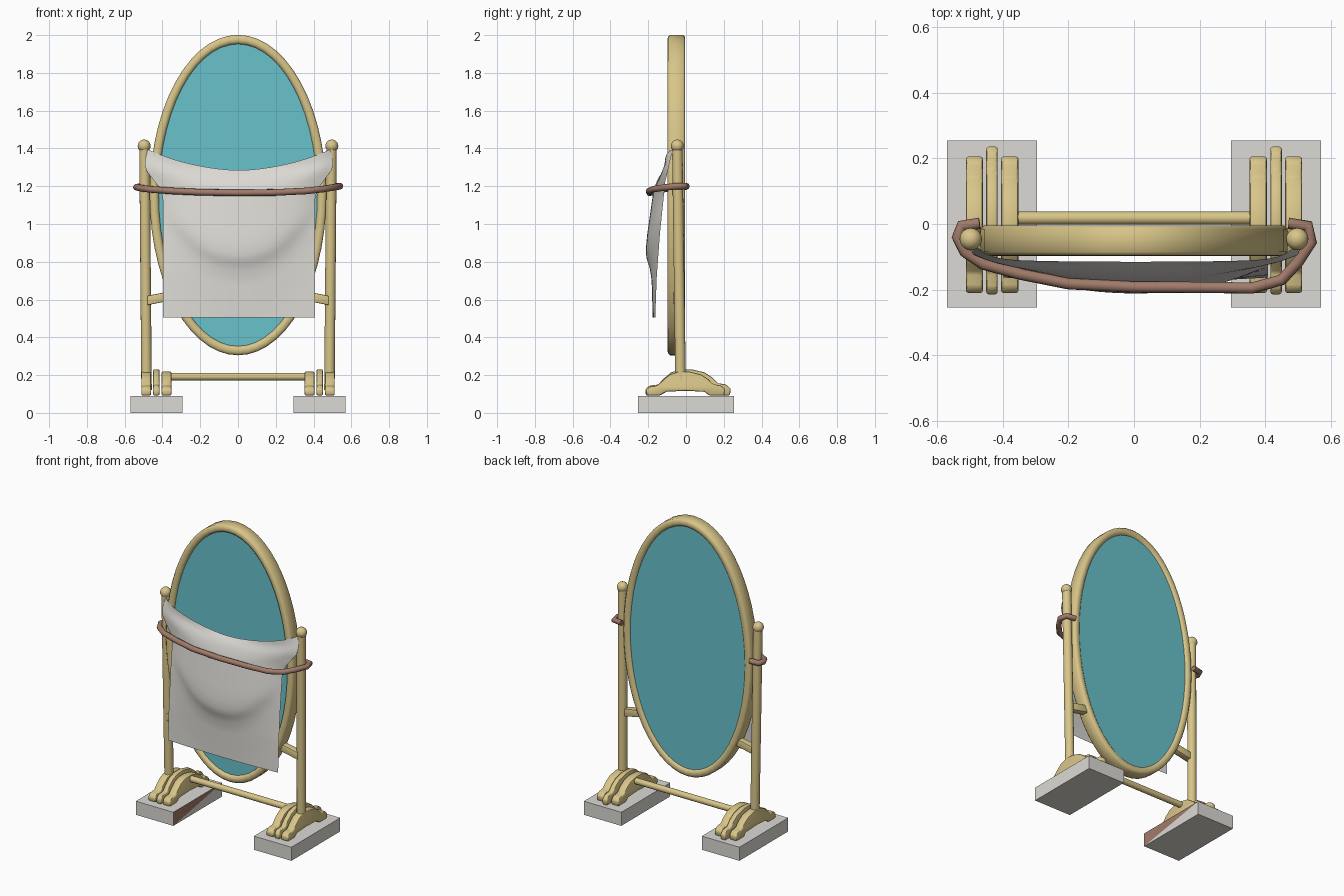
import bpy, bmesh, math
from mathutils import Vector

if "Cube" in bpy.data.objects:
    bpy.data.objects.remove(bpy.data.objects["Cube"])


def material(name, rgb):
    m = bpy.data.materials.new(name)
    m.diffuse_color = (*rgb, 1)
    m.use_nodes = True
    m.node_tree.nodes["Principled BSDF"].inputs["Base Color"].default_value = m.diffuse_color
    return m


GOLD = material("pale gold wood", (0.69, 0.56, 0.25))
TEAL = material("teal glass", (0.14, 0.54, 0.60))
WHITE = material("off white", (0.72, 0.70, 0.66))
BROWN = material("rope brown", (0.36, 0.20, 0.145))


def finish(bm, name, *mats, angle=40, bevel=0, segments=2):
    bmesh.ops.recalc_face_normals(bm, faces=bm.faces)
    me = bpy.data.meshes.new(name)
    bm.to_mesh(me)
    bm.free()
    ob = bpy.data.objects.new(name, me)
    bpy.context.collection.objects.link(ob)
    for m in mats:
        me.materials.append(m)
    bpy.ops.object.select_all(action='DESELECT')
    bpy.context.view_layer.objects.active = ob
    ob.select_set(True)
    if bevel:
        mod = ob.modifiers.new("bevel", 'BEVEL')
        mod.width, mod.segments = bevel, segments
        mod.limit_method = 'ANGLE'
        bpy.ops.object.modifier_apply(modifier="bevel")
    bpy.ops.object.shade_smooth_by_angle(angle=math.radians(angle))
    return ob


def box(x0, x1, y0, y1, z0, z1):
    bm = bmesh.new()
    bmesh.ops.create_cube(bm, size=1)
    for v in bm.verts:
        v.co = Vector(((x0 + x1) / 2 + v.co.x * (x1 - x0),
                       (y0 + y1) / 2 + v.co.y * (y1 - y0),
                       (z0 + z1) / 2 + v.co.z * (z1 - z0)))
    return bm


def rod(name, a, b, r, mat, sides=16):
    a, b = Vector(a), Vector(b)
    bm = bmesh.new()
    bmesh.ops.create_cone(bm, cap_ends=True, segments=sides, radius1=r, radius2=r, depth=(b - a).length)
    rot = (b - a).to_track_quat('Z', 'Y')
    for v in bm.verts:
        v.co = rot @ v.co + (a + b) / 2
    return finish(bm, name, mat)


def lerp(keys, t):
    if t <= keys[0][0]:
        return keys[0][1]
    for (t0, a), (t1, b) in zip(keys, keys[1:]):
        if t <= t1:
            k = (t - t0) / (t1 - t0)
            return a + (b - a) * k
    return keys[-1][1]


# Oval frame: rounded section swept round an ellipse
A, B, CZ, N = 0.468, 0.848, 1.153, 56
section = [(0, -0.085), (0.010, -0.096), (0.032, -0.098), (0.045, -0.090), (0.050, -0.075),
           (0.050, -0.022), (0.045, -0.012), (0.032, -0.004), (0.010, -0.005), (0, -0.015)]
bm = bmesh.new()
rings = []
for i in range(N):
    t = 2 * math.pi * i / N
    rings.append([bm.verts.new(((A - o) * math.cos(t), y, CZ + (B - o) * math.sin(t))) for o, y in section])
for i in range(N):
    p, q = rings[i], rings[(i + 1) % N]
    for j in range(len(section)):
        k = (j + 1) % len(section)
        bm.faces.new((p[j], p[k], q[k], q[j]))
finish(bm, "oval_frame", GOLD, angle=50)

# Glass pane, seen from both sides
bm = bmesh.new()
pane = [[bm.verts.new(((A - 0.045) * math.cos(2 * math.pi * i / N), y,
                       CZ + (B - 0.045) * math.sin(2 * math.pi * i / N))) for i in range(N)]
        for y in (-0.080, -0.018)]
for loop in pane:
    bm.faces.new(loop)
for i in range(N):
    j = (i + 1) % N
    bm.faces.new((pane[0][i], pane[0][j], pane[1][j], pane[1][i]))
finish(bm, "glass_pane", TEAL)

# Arched foot outline in (y, z)
arch = [(-0.212, 0.092), (-0.14, 0.092), (-0.105, 0.112), (0.0, 0.117), (0.105, 0.112), (0.13, 0.092),
        (0.212, 0.092), (0.216, 0.125), (0.195, 0.145), (0.15, 0.152), (0.125, 0.178), (0.085, 0.204),
        (0.02, 0.219), (-0.04, 0.218), (-0.085, 0.204), (-0.125, 0.172), (-0.15, 0.145),
        (-0.195, 0.140), (-0.214, 0.122)]


def foot_plate(name, x0, x1, sy, sz, dy):
    bm = bmesh.new()
    f = bm.faces.new([bm.verts.new((x0, y * sy + dy, 0.092 + (z - 0.092) * sz)) for y, z in arch])
    ext = bmesh.ops.extrude_face_region(bm, geom=[f])
    for v in ext["geom"]:
        if isinstance(v, bmesh.types.BMVert):
            v.co.x = x1
    finish(bm, name, GOLD, bevel=0.008)


for side, s in (("left", -1), ("right", 1)):
    # Plinth slab; the left one carries a brown patch on its inner face
    bm = box(*sorted((s * 0.295, s * 0.57)), -0.255, 0.255, 0, 0.09)
    if s < 0:
        inner = [f for f in bm.faces if f.calc_center_median().x > -0.3]
        tris = bmesh.ops.triangulate(bm, faces=inner)["faces"]
        min(tris, key=lambda f: f.calc_center_median().y).material_index = 1
    finish(bm, side + "_plinth", WHITE, BROWN)
    # Three foot plates
    foot_plate(side + "_outer_foot", s * 0.46, s * 0.512, 0.97, 1.0, -0.003)
    foot_plate(side + "_middle_foot", s * 0.415, s * 0.45, 1.05, 1.09, 0.01)
    foot_plate(side + "_inner_foot", s * 0.352, s * 0.405, 0.97, 1.0, -0.003)
    # Post, ball finial and bracket
    rod(side + "_post", (s * 0.484, -0.028, 0.12), (s * 0.495, -0.046, 1.40), 0.028, GOLD)
    bm = bmesh.new()
    bmesh.ops.create_uvsphere(bm, u_segments=20, v_segments=12, radius=0.034)
    bmesh.ops.translate(bm, verts=bm.verts, vec=(s * 0.497, -0.046, 1.413))
    finish(bm, side + "_finial", GOLD)
    bm = box(*sorted((s * 0.34, s * 0.48)), -0.065, -0.02, 0.58, 0.63)
    for v in bm.verts:
        v.co.z += 0.2 * (0.43 - abs(v.co.x))
    finish(bm, side + "_bracket", GOLD, bevel=0.006)

# Rail joining the feet
rod("cross_rail", (-0.38, 0.018, 0.192), (0.38, 0.018, 0.192), 0.02, GOLD)

# Draped cloth: hanging corners, U-shaped belly, flat lower hem
centre = [(0.5, -0.176), (0.70, -0.182), (0.77, -0.192), (0.82, -0.211), (0.88, -0.212), (0.95, -0.205),
          (1.18, -0.172), (1.25, -0.145), (1.285, -0.115)]
edge = [(0.5, -0.163), (0.72, -0.155), (0.95, -0.138), (1.2, -0.112), (1.40, -0.105)]
width = [(0.5, 0.403), (1.14, 0.403), (1.19, 0.42), (1.25, 0.465), (1.29, 0.495), (1.33, 0.498), (1.40, 0.482)]
NU, NV = 36, 40
bm = bmesh.new()
grid = []
for j in range(NV + 1):
    v = j / NV
    row = []
    for i in range(NU + 1):
        u = 2 * i / NU - 1
        top = 1.285 + 0.11 * abs(u) ** 1.8
        z = top + (0.505 - top) * v
        x = u * lerp(width, z)
        lift = (1.2 * x * x + 6 * x ** 4) * min(1, 2 * v)
        w = u * u
        y = lerp(centre, max(z - lift, 0.5)) * (1 - w) + lerp(edge, z) * w
        y += 0.035 * u ** 12 * max(0, 1 - 5 * v)
        row.append(bm.verts.new((x + 0.005, y, z)))
    grid.append(row)
for r, q in zip(grid, grid[1:]):
    for i in range(NU):
        bm.faces.new((r[i], r[i + 1], q[i + 1], q[i]))
for _ in range(2):
    bmesh.ops.smooth_vert(bm, verts=[w for r in grid[1:-1] for w in r[1:-1]], factor=0.5,
                          use_axis_x=True, use_axis_y=True, use_axis_z=True)
finish(bm, "draped_cloth", WHITE, angle=70)

# Rope hooked round both posts and across the cloth
path = [(-0.47, 0.002, 1.2), (-0.525, -0.005, 1.197), (-0.538, -0.04, 1.195), (-0.515, -0.085, 1.19),
        (-0.46, -0.122, 1.183), (-0.35, -0.152, 1.175), (-0.2, -0.182, 1.168), (0, -0.192, 1.165),
        (0.2, -0.193, 1.167), (0.36, -0.195, 1.175), (0.45, -0.17, 1.185), (0.5, -0.115, 1.193),
        (0.54, -0.055, 1.2), (0.53, -0.005, 1.2), (0.47, 0.002, 1.2)]
curve = bpy.data.curves.new("rope", 'CURVE')
curve.dimensions = '3D'
curve.bevel_depth, curve.bevel_resolution = 0.0175, 3
curve.use_fill_caps = True
spl = curve.splines.new('POLY')
spl.points.add(len(path) - 1)
for p, c in zip(spl.points, path):
    p.co = (*c, 1)
spl.use_smooth = True
curve.materials.append(BROWN)
rope = bpy.data.objects.new("rope", curve)
bpy.context.collection.objects.link(rope)
